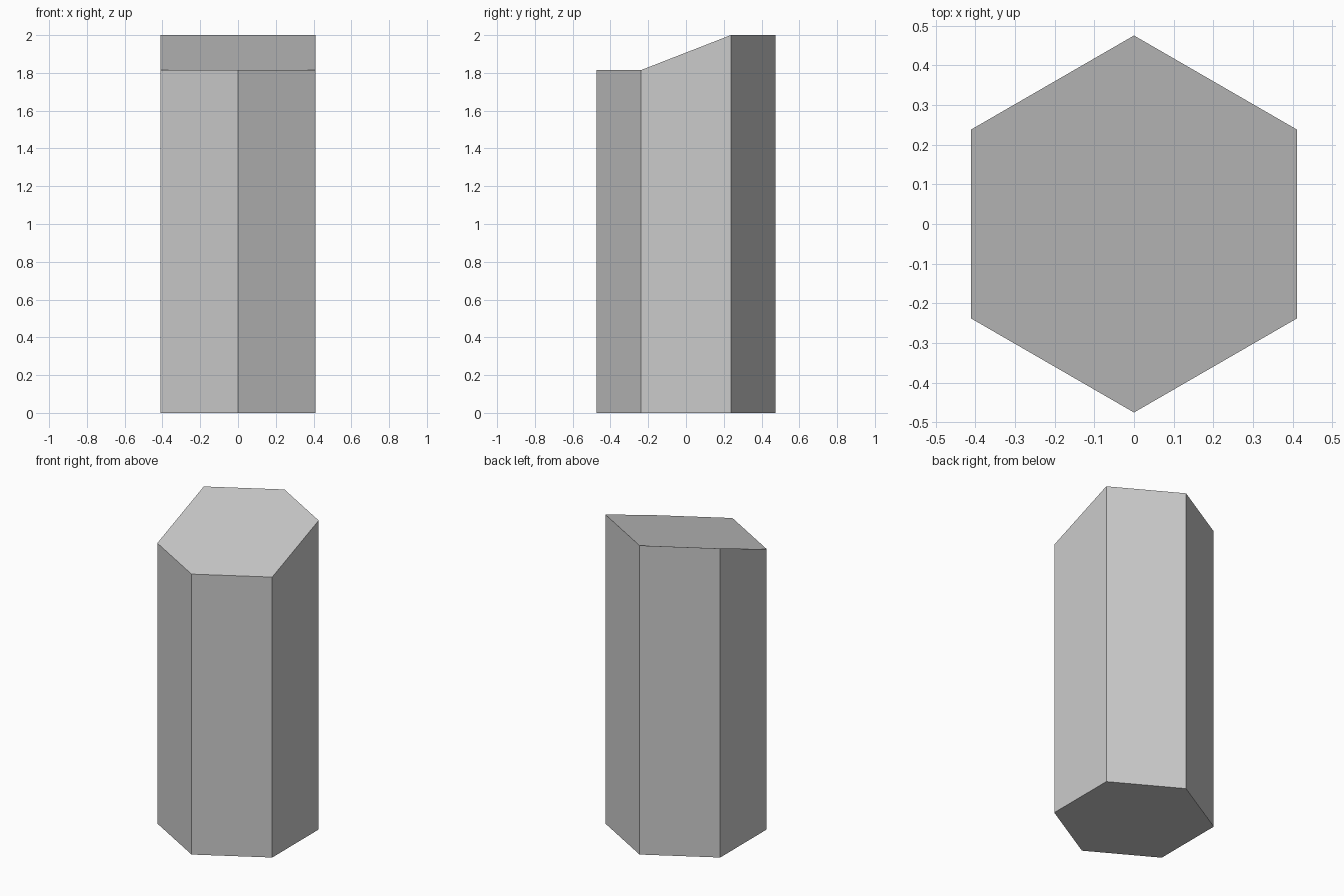
import bpy

if "Cube" in bpy.data.objects:
    bpy.data.objects.remove(bpy.data.objects["Cube"])

# Six-sided column, points towards front and back
bpy.ops.mesh.primitive_cylinder_add(vertices=6, radius=0.475, depth=2, location=(0, 0, 0))
column = bpy.context.object
column.name = "hexagonal_column"

# Stand it on the ground and lower the front three top corners for the slanted cap
for v in column.data.vertices:
    v.co.z += 1
    if v.co.z > 1 and v.co.y < 0:
        v.co.z = 1.815
column.data.update()
